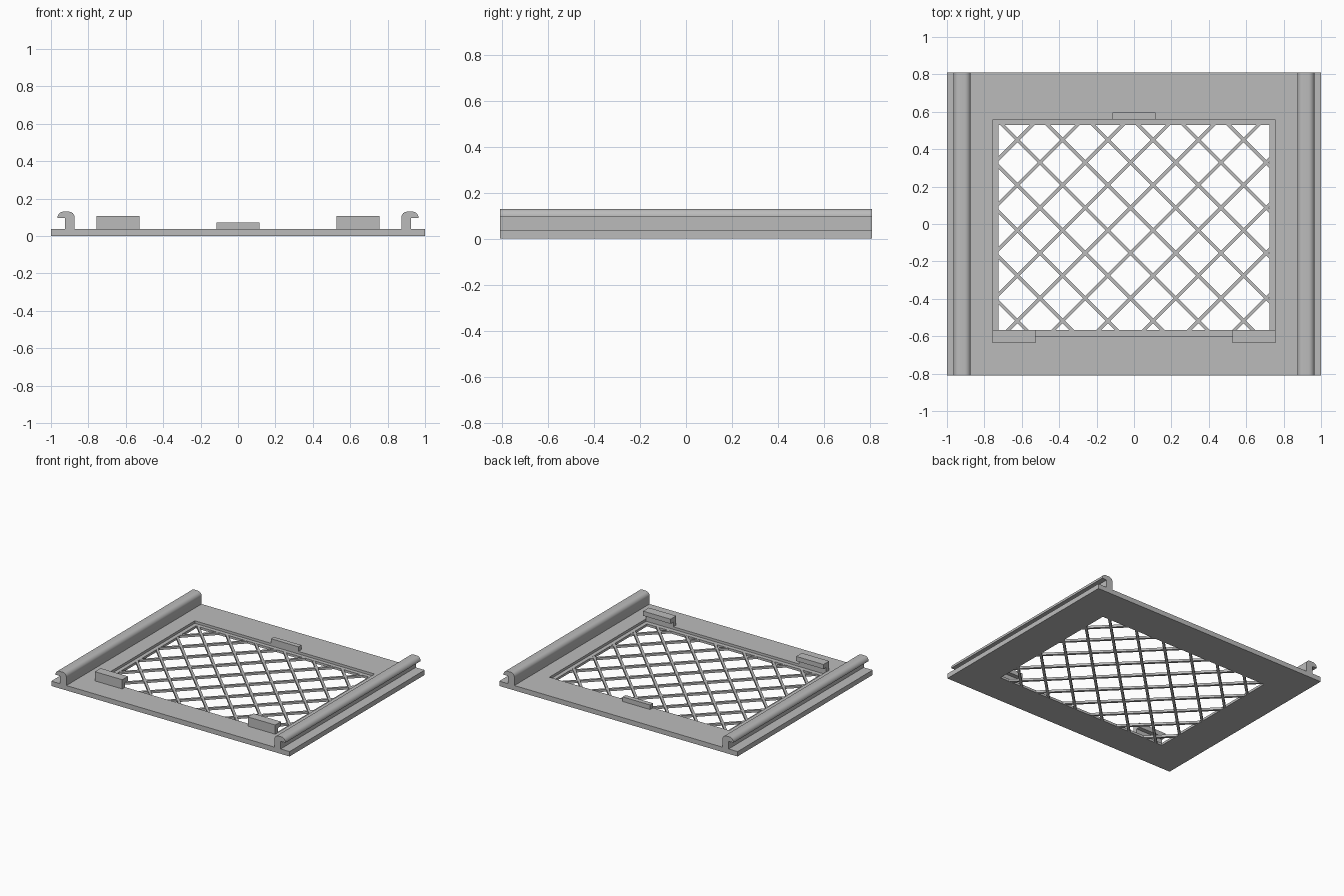
import bpy, bmesh, math
from mathutils import Matrix, Vector

cube = bpy.data.objects.get("Cube")
if cube:
    bpy.data.objects.remove(cube, do_unlink=True)

GREY = (0.5, 0.5, 0.5, 1)
mat = bpy.data.materials.new("plain grey")
mat.use_nodes = True
mat.diffuse_color = GREY
bsdf = next(n for n in mat.node_tree.nodes if n.type == 'BSDF_PRINCIPLED')
bsdf.inputs["Base Color"].default_value = GREY

HALF_Y, TOP, LEDGE = 0.81, 0.037, 0.018
HOLE = (-0.725, 0.725, -0.567, 0.53)
RECESS = (-0.755, 0.755, -0.60, 0.56)
OUTER = (-1, 1, -HALF_Y, HALF_Y)


def finish(name, bm):
    bmesh.ops.recalc_face_normals(bm, faces=bm.faces)
    mesh = bpy.data.meshes.new(name)
    bm.to_mesh(mesh)
    bm.free()
    mesh.materials.append(mat)
    obj = bpy.data.objects.new(name, mesh)
    bpy.context.collection.objects.link(obj)
    return obj


def extrude_profile(name, points, axis, start, end):
    """Closed profile of (across, z) points swept along x or y."""
    bm = bmesh.new()
    place = (lambda a, z: (start, a, z)) if axis == 'x' else (lambda a, z: (a, start, z))
    face = bm.faces.new([bm.verts.new(place(a, z)) for a, z in points])
    ext = bmesh.ops.extrude_face_region(bm, geom=[face])
    step = end - start
    move = Vector((step, 0, 0)) if axis == 'x' else Vector((0, step, 0))
    bmesh.ops.translate(bm, vec=move, verts=[v for v in ext['geom'] if isinstance(v, bmesh.types.BMVert)])
    return finish(name, bm)


# Base plate: rectangular rings joined into a frame with a stepped opening
bm = bmesh.new()
rings = []
for (x0, x1, y0, y1), z in ((HOLE, 0), (OUTER, 0), (OUTER, TOP),
                            (RECESS, TOP), (RECESS, LEDGE), (HOLE, LEDGE)):
    rings.append([bm.verts.new((x, y, z)) for x, y in ((x0, y0), (x1, y0), (x1, y1), (x0, y1))])
for i, a in enumerate(rings):
    b = rings[(i + 1) % len(rings)]
    for k in range(4):
        n = (k + 1) % 4
        bm.faces.new((a[k], a[n], b[n], b[k]))
finish("base_plate", bm)

# Diagonal mesh: crossing bars whose ends sink into the frame
PITCH, WIDTH = 0.242, 0.018
bm = bmesh.new()
x0, x1, y0, y1 = HOLE
for slope, phase in ((1, 0.106), (-1, -0.174)):
    for k in range(-8, 9):
        c = phase + k * PITCH           # line y = slope * x + c
        ends = sorted(((y0 - c) * slope, (y1 - c) * slope))
        a, b = max(x0, ends[0]), min(x1, ends[1])
        if b - a < 0.01:
            continue
        mid = Vector(((a + b) / 2, slope * (a + b) / 2 + c, LEDGE / 2))
        length = (b - a) * math.sqrt(2) + WIDTH
        m = (Matrix.Translation(mid) @ Matrix.Rotation(slope * math.pi / 4, 4, 'Z')
             @ Matrix.Diagonal((length, WIDTH, LEDGE - 0.001, 1)))
        bmesh.ops.create_cube(bm, size=1, matrix=m)
finish("diagonal_mesh", bm)

# Side rails: hooked profile with a rounded top, opening outwards
INNER, STEM, LIP, UNDER, CREST, R = 0.873, 0.925, 0.965, 0.095, 0.13, 0.032


def arc(cx, cz, start):
    return [(cx + R * math.cos(t), cz + R * math.sin(t))
            for t in (start + i * math.pi / 16 for i in range(9))]


hook = [(INNER, TOP), (STEM, TOP), (STEM, UNDER), (LIP, UNDER)]
hook += arc(LIP - R, CREST - R, 0) + arc(INNER + R, CREST - R, math.pi / 2)
for side, name in ((1, "left_rail"), (-1, "right_rail")):
    rail = extrude_profile(name, [(side * x, z) for x, z in hook], 'y', -HALF_Y, HALF_Y)
    bpy.ops.object.select_all(action='DESELECT')
    rail.select_set(True)
    bpy.context.view_layer.objects.active = rail
    bpy.ops.object.shade_smooth_by_angle(angle=math.radians(35))

# Front clips: upright with an overhang reaching over the recess
clip = [(-0.635, TOP), (-0.60, TOP), (-0.60, 0.072), (-0.567, 0.072),
        (-0.567, 0.107), (-0.635, 0.107)]
for side, name in ((1, "front_left_clip"), (-1, "front_right_clip")):
    extrude_profile(name, clip, 'x', side * 0.527, side * 0.757)

# Back stop tab
tab = [(0.56, TOP), (0.595, TOP), (0.595, 0.072), (0.56, 0.072)]
extrude_profile("back_tab", tab, 'x', -0.115, 0.115)
